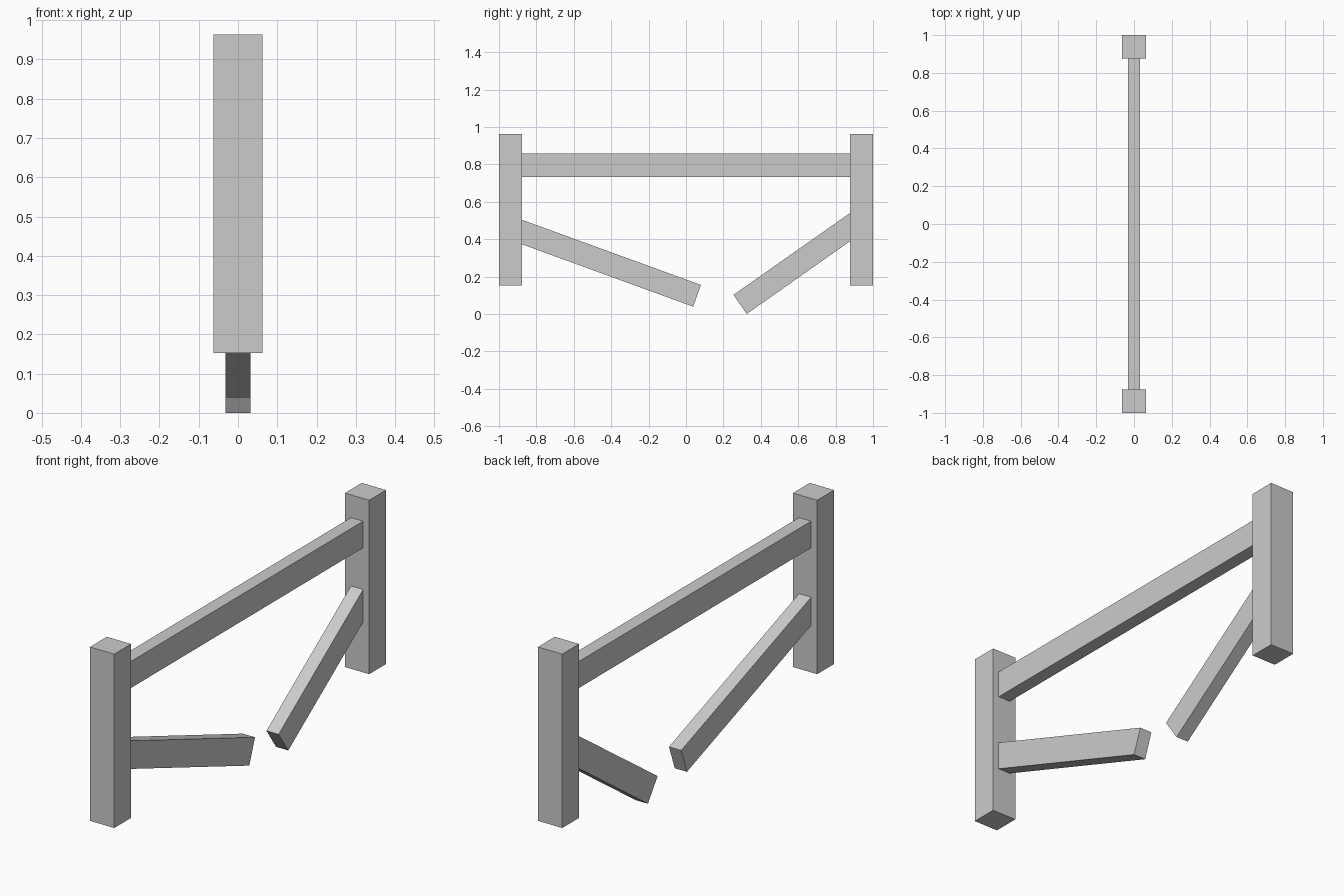
import bpy, bmesh

if "Cube" in bpy.data.objects:
    bpy.data.objects.remove(bpy.data.objects["Cube"])


def plank(name, profile, half_width):
    """Extrude a (y, z) side profile symmetrically across x."""
    bm = bmesh.new()
    face = bm.faces.new([bm.verts.new((-half_width, y, z)) for y, z in profile])
    ext = bmesh.ops.extrude_face_region(bm, geom=[face])
    moved = [v for v in ext["geom"] if isinstance(v, bmesh.types.BMVert)]
    bmesh.ops.translate(bm, verts=moved, vec=(2 * half_width, 0, 0))
    bmesh.ops.recalc_face_normals(bm, faces=bm.faces)
    mesh = bpy.data.meshes.new(name)
    bm.to_mesh(mesh)
    bm.free()
    obj = bpy.data.objects.new(name, mesh)
    bpy.context.collection.objects.link(obj)
    return obj


def rect(y0, y1, z0, z1):
    return [(y0, z0), (y1, z0), (y1, z1), (y0, z1)]


POST, RAIL, INNER = 0.0625, 0.0315, 0.876

# Two upright posts
plank("front_post", rect(-1, -INNER, 0.153, 0.963), POST)
plank("back_post", rect(INNER, 1, 0.153, 0.963), POST)

# Intact top rail
plank("top_rail", rect(-INNER, INNER, 0.733, 0.857), RAIL)

# Broken lower rail: two sagging halves, cut flush against the posts
plank("front_broken_rail",
      [(-INNER, 0.372), (0.038, 0.039), (0.08, 0.155), (-INNER, 0.503)], RAIL)
plank("back_broken_rail",
      [(INNER, 0.388), (0.325, 0.0), (0.254, 0.102), (INNER, 0.539)], RAIL)
